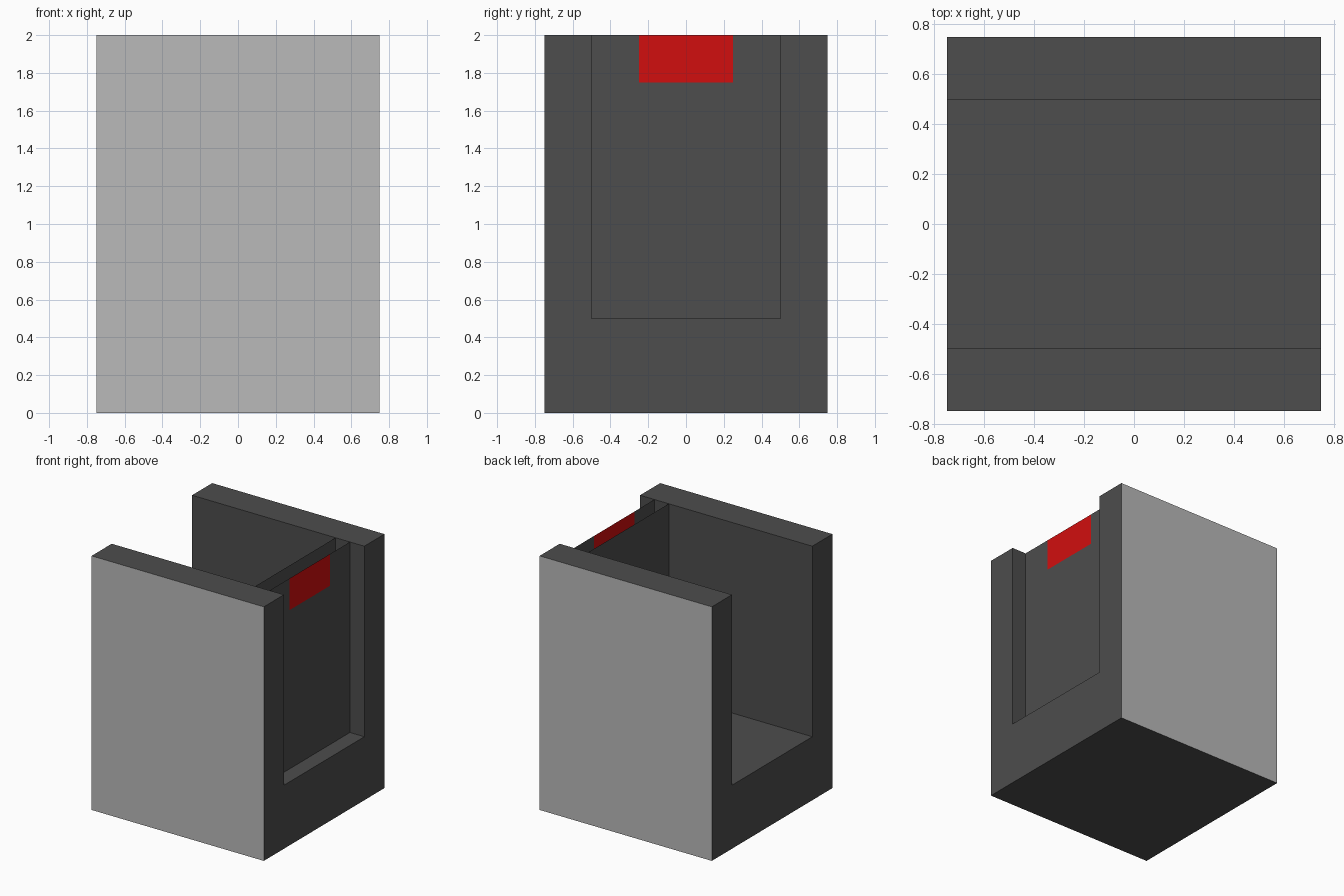
import bpy, bmesh

if "Cube" in bpy.data.objects:
    bpy.data.objects.remove(bpy.data.objects["Cube"])


def material(name, rgb):
    m = bpy.data.materials.new(name)
    m.diffuse_color = (*rgb, 1)
    m.use_nodes = True
    m.node_tree.nodes["Principled BSDF"].inputs["Base Color"].default_value = m.diffuse_color
    return m


DARK = material("dark_grey", (0.0745, 0.0745, 0.0745))
LIGHT = material("light_grey", (0.49, 0.49, 0.49))
RED = material("red", (0.64, 0.0045, 0.0045))


def finish(name, bm, mats):
    me = bpy.data.meshes.new(name)
    bm.to_mesh(me)
    bm.free()
    for m in mats:
        me.materials.append(m)
    ob = bpy.data.objects.new(name, me)
    bpy.context.collection.objects.link(ob)
    return ob


def panel(name, x, outline, mat):
    """Thin sheet facing +x, outline given as (y, z) points."""
    bm = bmesh.new()
    bm.faces.new([bm.verts.new((x, y, z)) for y, z in outline])
    return finish(name, bm, [mat])


# U-shaped channel: profile swept along x, outer side walls light grey
profile = [(-.75, 0), (.75, 0), (.75, 2), (.5, 2),
           (.5, .5), (-.5, .5), (-.5, 2), (-.75, 2)]
bm = bmesh.new()
face = bm.faces.new([bm.verts.new((-.75, y, z)) for y, z in profile])
ext = bmesh.ops.extrude_face_region(bm, geom=[face], use_keep_orig=True)
moved = [v for v in ext["geom"] if isinstance(v, bmesh.types.BMVert)]
bmesh.ops.translate(bm, vec=(1.5, 0, 0), verts=moved)
bmesh.ops.recalc_face_normals(bm, faces=bm.faces)
for f in bm.faces:
    outer = abs(f.normal.y) > .9 and abs(f.calc_center_median().y) > .7
    f.material_index = 1 if outer else 0
finish("channel_body", bm, [DARK, LIGHT])

# Inner divider sheet
panel("inner_divider", .5, [(-.5, .5), (.5, .5), (.5, 2), (-.5, 2)], DARK)

# Outer divider sheet, notched at the top for the red patch
panel("outer_divider", .625,
      [(-.5, .5), (.5, .5), (.5, 2), (.25, 2), (.25, 1.75),
       (-.25, 1.75), (-.25, 2), (-.5, 2)], DARK)
panel("red_patch", .625, [(-.25, 1.75), (.25, 1.75), (.25, 2), (-.25, 2)], RED)
